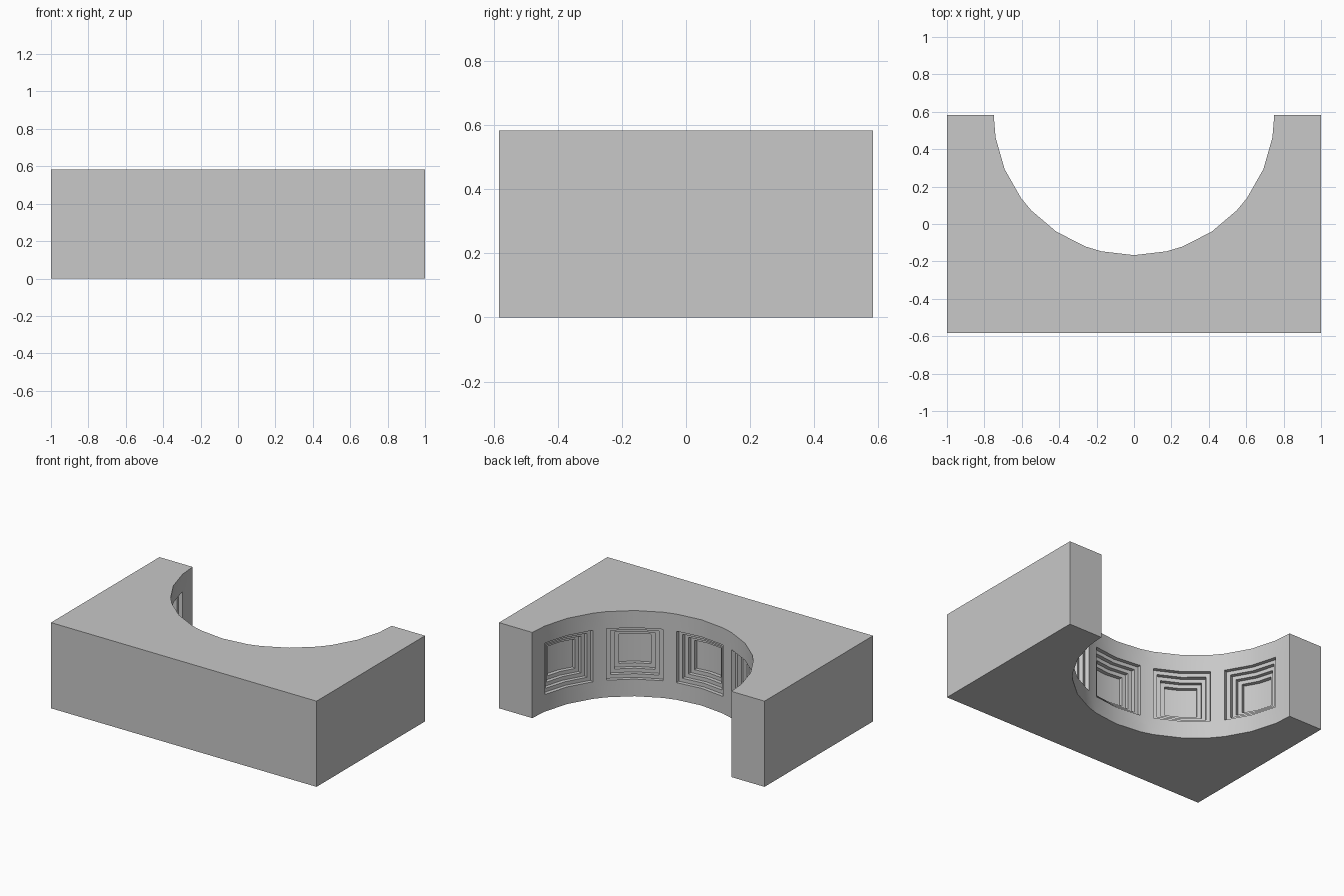
import bpy, bmesh, math
from mathutils import Vector

if "Cube" in bpy.data.objects:
    bpy.data.objects.remove(bpy.data.objects["Cube"])

W, D, H = 1.0, 0.5833, 0.5833     # half width, half depth, height
R = 0.75                          # radius of the niche
HALF = 0.175                      # half size of a coffer opening
STEP, DEPTH, LEVELS = 0.025, 0.026, 4
ZC = H / 2
PANEL_A = math.asin(HALF / R)     # half angle of one coffer
CENTRES = [math.radians(33.6 * i) for i in range(-2, 3)]

bm = bmesh.new()


def face(points):
    return bm.faces.new([bm.verts.new(p) for p in points])


def arc(a, z):
    return Vector((R * math.sin(a), D - R * math.cos(a), z))


# Curved niche wall: columns of angles, three rows, openings left for coffers
angles = [-math.pi / 2]
for c in CENTRES:
    angles += [c - PANEL_A, c, c + PANEL_A]
angles.append(math.pi / 2)
rows = [0, ZC - HALF, ZC + HALF, H]
for i, (a, b) in enumerate(zip(angles, angles[1:])):
    for j in range(3):
        if j == 1 and i % 3 != 0:
            continue
        z0, z1 = rows[j], rows[j + 1]
        face([arc(a, z0), arc(b, z0), arc(b, z1), arc(a, z1)])


# Stepped coffers: each loop is a bent rectangle pushed into the wall
def coffer_loop(c, half, depth):
    normal = Vector((math.sin(c), -math.cos(c), 0))
    side = Vector((math.cos(c), math.sin(c), 0))
    sag = (R - math.sqrt(R * R - HALF * HALF)) * half / HALF

    def pt(t, z):
        return Vector((0, D, z)) + side * t + normal * (R + depth - (sag if t else 0))
    lo, hi = ZC - half, ZC + half
    return [pt(-half, lo), pt(0, lo), pt(half, lo),
            pt(half, hi), pt(0, hi), pt(-half, hi)]


def bridge(a, b):
    for i in range(6):
        k = (i + 1) % 6
        face([a[i], a[k], b[k], b[i]])


for c in CENTRES:
    for n in range(LEVELS):
        half = HALF - n * STEP
        opening = coffer_loop(c, half, n * DEPTH)
        floor = coffer_loop(c, half, (n + 1) * DEPTH)
        bridge(opening, floor)
        if n < LEVELS - 1:
            bridge(floor, coffer_loop(c, half - STEP, (n + 1) * DEPTH))
        else:
            face([floor[i] for i in (0, 1, 4, 5)])
            face([floor[i] for i in (1, 2, 3, 4)])

# Top and bottom of the block
for z in (0, H):
    outline = [arc(a, z) for a in angles]
    outline += [Vector(p) for p in ((W, D, z), (W, -D, z), (-W, -D, z), (-W, D, z))]
    face(outline)

# Flat outer sides and back ends
face([(-W, -D, 0), (W, -D, 0), (W, -D, H), (-W, -D, H)])
for s in (-1, 1):
    face([(s * W, -D, 0), (s * W, D, 0), (s * W, D, H), (s * W, -D, H)])
    face([(s * W, D, 0)] + [(s * R, D, z) for z in rows] + [(s * W, D, H)])

bmesh.ops.remove_doubles(bm, verts=bm.verts, dist=0.0005)
bmesh.ops.recalc_face_normals(bm, faces=bm.faces)
mesh = bpy.data.meshes.new("coffered_arch_block")
bm.to_mesh(mesh)
bm.free()

stone = bpy.data.materials.new("light grey stone")
stone.diffuse_color = (0.58, 0.58, 0.58, 1)
stone.use_nodes = True
stone.node_tree.nodes["Principled BSDF"].inputs["Base Color"].default_value = stone.diffuse_color
mesh.materials.append(stone)
block = bpy.data.objects.new("coffered_arch_block", mesh)
bpy.context.collection.objects.link(block)
bpy.context.view_layer.objects.active = block
block.select_set(True)
bpy.ops.object.shade_smooth_by_angle(angle=math.radians(30))
